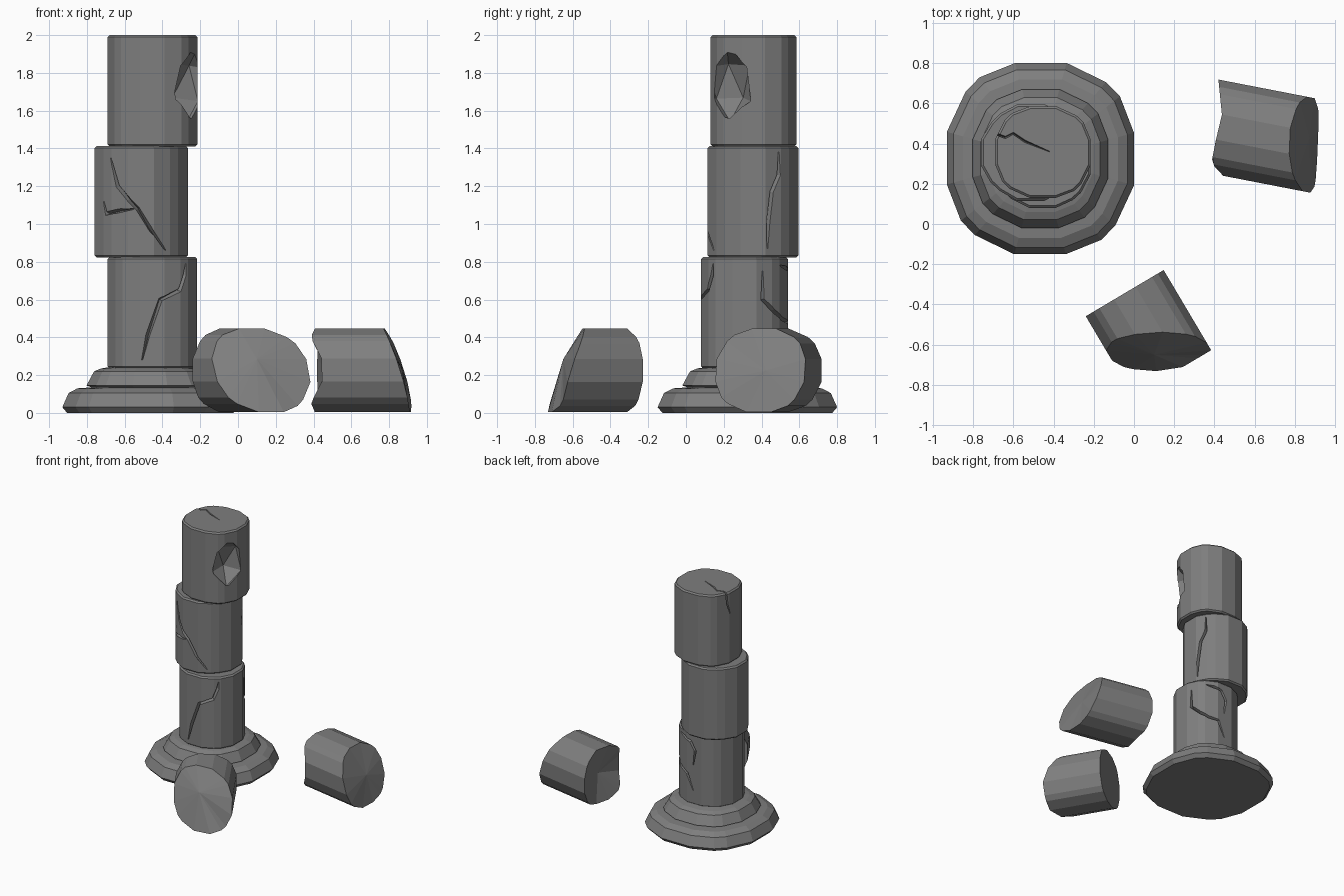
import bpy, bmesh, math
from mathutils import Vector

if "Cube" in bpy.data.objects:
    bpy.data.objects.remove(bpy.data.objects["Cube"])

stone = bpy.data.materials.new("grey stone")
stone.diffuse_color = (0.21, 0.21, 0.21, 1)
stone.use_nodes = True
stone.node_tree.nodes["Principled BSDF"].inputs["Base Color"].default_value = stone.diffuse_color


def section(a=.85, b=.65, c=.70, d=.80):
    """16-sided worn round section, unit size."""
    ring = []
    for k in range(4):
        for x, y in ((1, .27), (a, b), (c, d), (.28, 1)):
            for _ in range(k):
                x, y = -y, x
            ring.append((x, y))
    return ring


RING = section()
ROUNDER = section(.81, .615, .63, .79)
MEDIUM = section(.83, .63, .67, .80)


def make(name, loops, cap0=None, cap1=None):
    """Skin a stack of point loops; ends are flat or fanned to a centre point."""
    bm = bmesh.new()
    vs = [[bm.verts.new(p) for p in l] for l in loops]
    n = len(loops[0])
    for a, b in zip(vs, vs[1:]):
        for i in range(n):
            j = (i + 1) % n
            bm.faces.new((a[i], a[j], b[j], b[i]))
    for ring, cap in ((vs[0], cap0), (vs[-1], cap1)):
        if cap is None:
            bm.faces.new(ring)
        else:
            c = bm.verts.new(cap)
            for i in range(n):
                bm.faces.new((ring[i], ring[(i + 1) % n], c))
    bmesh.ops.recalc_face_normals(bm, faces=bm.faces)
    me = bpy.data.meshes.new(name)
    bm.to_mesh(me)
    bm.free()
    me.materials.append(stone)
    ob = bpy.data.objects.new(name, me)
    bpy.context.collection.objects.link(ob)
    return ob


def cut(ob, cutter):
    m = ob.modifiers.new("cut", 'BOOLEAN')
    m.operation = 'DIFFERENCE'
    m.solver = 'EXACT'
    m.object = cutter
    bpy.context.view_layer.objects.active = ob
    bpy.ops.object.modifier_apply(modifier=m.name)
    bpy.data.objects.remove(cutter)


def stack(name, cx, cy, prof, ring=RING):
    return make(name, [[(cx + x * hx, cy + y * hy, z) for x, y in ring]
                       for z, hx, hy in prof])


def surface(drum, deg, z):
    """Point and outward normal on a drum's side at an angle and height."""
    cx, cy, hx, hy, ring = drum
    d = Vector((math.cos(math.radians(deg)), math.sin(math.radians(deg))))
    best = 9
    for i in range(16):
        a, b = Vector(ring[i]), Vector(ring[(i + 1) % 16])
        e = b - a
        nrm = Vector((e.y, -e.x)).normalized()
        if d.dot(nrm) > 1e-6:
            best = min(best, a.dot(nrm) / d.dot(nrm))
    return (Vector((cx + d.x * best * hx, cy + d.y * best * hy, z)),
            Vector((d.x, d.y, 0)))


def crack(ob, path, w=0.011, depth=0.03):
    """Carve a tapering V groove along (point, normal) pairs."""
    loops = []
    last = len(path) - 1
    for i, (p, n) in enumerate(path):
        t = (path[min(i + 1, last)][0] - path[max(i - 1, 0)][0]).normalized()
        s = t.cross(n).normalized()
        k = 0.3 if i in (0, last) else 1
        loops.append([p - n * depth * k, p + s * w * k + n * .002,
                      p + n * .03, p - s * w * k + n * .002])
    cut(ob, make("crack_cutter", loops))


# Stepped base
stack("base", -.465, .325, [(z, r, r * 1.022) for z, r in (
    (0, .44), (.03, .465), (.105, .432), (.13, .385), (.135, .31),
    (.145, .337), (.22, .297), (.235, .26), (.245, .2))])

# Three stacked drums, slightly shifted
D1 = (-.453, .31, .237, .23, MEDIUM)
D2 = (-.5125, .355, .2475, .24, ROUNDER)
D3 = (-.4525, .3575, .2375, .2275, RING)
drums = []
for name, d, z0, z1 in (("lower_drum", D1, .235, .825),
                        ("middle_drum", D2, .823, 1.413),
                        ("upper_drum", D3, 1.411, 2.0)):
    cx, cy, hx, hy, ring = d
    b = .011
    drums.append(stack(name, cx, cy, [
        (z0, hx - b, hy - b), (z0 + b, hx, hy),
        (z1 - b, hx, hy), (z1, hx - b, hy - b)], ring))
lower, middle, upper = drums

# Side cracks as (angle, height)
for ob, d, pts in (
    (lower, D1, [(-44, .79), (-46, .73), (-54, .65), (-80, .60), (-96, .41), (-103, .28)]),
    (lower, D1, [(24, .75), (24, .60), (40, .54), (56, .50), (75, .48), (88, .35)]),
    (lower, D1, [(52, .78), (66, .77), (82, .75), (92, .68), (88, .56)]),
    (middle, D2, [(-130, 1.35), (-120, 1.20), (-105, 1.13), (-94, 1.08), (-80, .98), (-59, .86)]),
    (middle, D2, [(-142, 1.12), (-138, 1.055), (-118, 1.07), (-99, 1.08)]),
    (middle, D2, [(34, 1.38), (34, 1.26), (24, 1.17), (19, 1.0), (18, .87)]),
):
    crack(ob, [surface(d, a, z) for a, z in pts])

# Crack running over the top edge of the upper drum
up = Vector((0, 0, 1))
top = [(Vector((x, y, 2.0)), up) for x, y in
       ((-.42, .36), (-.54, .41), (-.60, .45), (-.64, .43))]
edge = surface(D3, 158, 1.995)
crack(upper, top + [(edge[0], (edge[1] + up).normalized())] +
      [surface(D3, 160, 1.91), surface(D3, 166, 1.82)], w=.006)

# Broken-out hollow in the upper drum, coarse facets
bpy.ops.mesh.primitive_ico_sphere_add(subdivisions=1, radius=1)
hollow = bpy.context.object
hollow.data.materials.append(stone)
hollow.location = (-.24, .225, 1.74)
hollow.scale = (.135, .135, .20)
hollow.rotation_euler = (.12, .1, .6)
bpy.context.view_layer.update()
cut(upper, hollow)


# Fallen drum pieces lying on their sides
def fallen(name, ux, uy, nc, hv, start, end, mid0, mid1):
    u = Vector((ux, uy, 0)).normalized()
    n = Vector((-u.y, u.x, 0))

    def at(a, v, z):
        return u * a + n * (nc + v) + Vector((0, 0, .225 + z))

    pts = [(x * hv, y * .221) for x, y in RING]
    return make(name, [[at(start(v, z), v, z) for v, z in pts],
                       [at(end(v, z), v, z) for v, z in pts]],
                mid0 and at(*mid0), mid1 and at(*mid1))


# Right piece: both ends broken
fallen("fallen_piece_right", .98, -.19, .552, .2325,
       lambda v, z: (.345 - .3 * v if v > 0 else
                     max(.32, .345 - v * (.24 - 13 * z * z))),
       lambda v, z: .75 - .32 * z - .15 * v + .5 * v * v,
       (.375, .0, .0), (.775, .03, 0))

# Front piece: clean back end, slanted broken front end
front = fallen("fallen_piece_front", .51, -.86, -.215, .225,
               lambda v, z: .272,
               lambda v, z: min(.735, .61 + .49 * v - .48 * z),
               None, (.61, -.03, .06))
